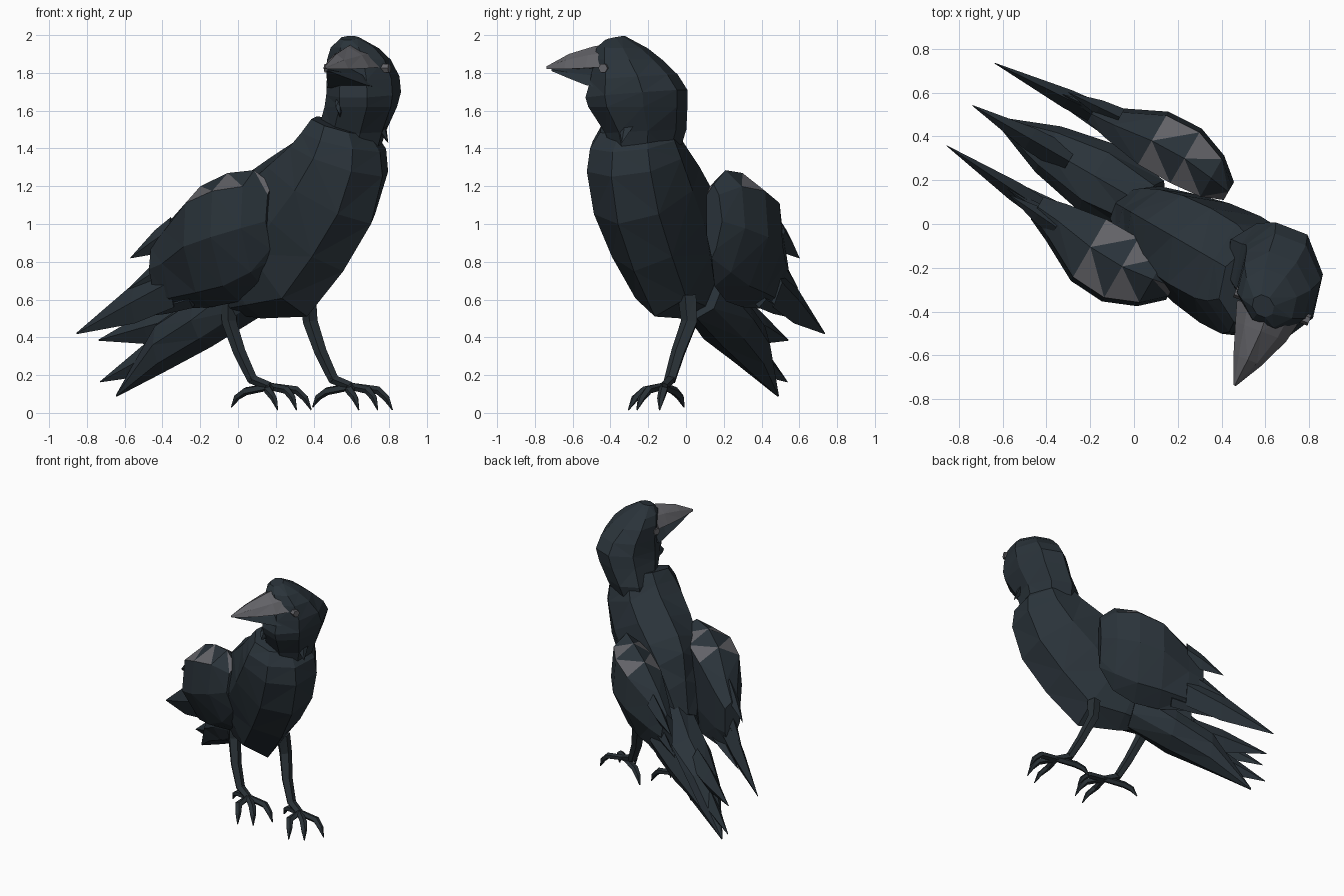
import bpy, bmesh, math
from mathutils import Vector as V

if "Cube" in bpy.data.objects:
    bpy.data.objects.remove(bpy.data.objects["Cube"])

def material(name, rgb):
    m = bpy.data.materials.new(name)
    m.diffuse_color = (*rgb, 1)
    m.use_nodes = True
    m.node_tree.nodes["Principled BSDF"].inputs["Base Color"].default_value = m.diffuse_color
    return m

feather = material("slate_feather", (0.023, 0.033, 0.042))
grey = material("grey_sheen", (0.125, 0.125, 0.138))
skin = material("dark_leg", (0.021, 0.029, 0.035))

# body axes: heading 30 degrees right of +x, towards the front
FWD, LEFT, UP = V((0.866, -0.5, 0)), V((0.5, 0.866, 0)), V((0, 0, 1))

def P(s, t, z):
    return FWD * s + LEFT * t + UP * z

def loft(name, rings, mat, second=None, rule=None):
    """Skin a list of equal rings, cap the ends, keep flat triangles."""
    bm = bmesh.new()
    vs = [[bm.verts.new(p) for p in r] for r in rings]
    n = len(rings[0])
    for a, b in zip(vs, vs[1:]):
        for i in range(n):
            j = (i + 1) % n
            bm.faces.new((a[i], a[j], b[j], b[i]))
    bm.faces.new(vs[0][::-1])
    bm.faces.new(vs[-1])
    bmesh.ops.triangulate(bm, faces=bm.faces[:])
    bmesh.ops.recalc_face_normals(bm, faces=bm.faces[:])
    bm.normal_update()
    if rule:
        for f in bm.faces:
            f.material_index = int(rule(f))
    me = bpy.data.meshes.new(name)
    bm.to_mesh(me)
    bm.free()
    ob = bpy.data.objects.new(name, me)
    bpy.context.collection.objects.link(ob)
    me.materials.append(mat)
    if second:
        me.materials.append(second)
    return ob

def oval(c, u, v, n=8, phase=0.0):
    return [c + u * math.cos(2 * math.pi * (i + phase) / n)
            + v * math.sin(2 * math.pi * (i + phase) / n) for i in range(n)]

def sagittal(sections, t):
    """Ovals between a back point and a belly point, each with a half width."""
    out = []
    for sb, zb, sf, zf, w in sections:
        b, f = P(sb, t, zb), P(sf, t, zf)
        out.append(oval((b + f) / 2, (b - f) / 2, LEFT * w))
    return out

def tube(name, pts, radii, mat, n=5):
    pts = [V(p) for p in pts]
    rings = []
    for i, (p, r) in enumerate(zip(pts, radii)):
        d = (pts[min(i + 1, len(pts) - 1)] - pts[max(i - 1, 0)]).normalized()
        u = d.cross(V((0.3, 0.9, 0.2))).normalized()
        rings.append(oval(p, u * r, d.cross(u) * r * 1.2, n))
    return loft(name, rings, mat)

def quill(name, root, tip, h, w):
    """Pointed four-sided feather, tapering from a broad root."""
    mid = root.lerp(tip, 0.4)
    loft(name, [oval(p, UP * h * k, LEFT * w * k, 4)
                for p, k in ((root, 1.1), (mid, 0.9), (tip, 0.03))], feather)

# body
loft("body", sagittal([
    (-.12, .74, -.04, .52, .10), (-.08, .98, .12, .50, .17),
    (-.04, 1.17, .40, .51, .22), (.04, 1.27, .62, .75, .26),
    (.18, 1.355, .79, 1.0, .28), (.33, 1.44, .86, 1.25, .275),
    (.40, 1.50, .845, 1.38, .25), (.46, 1.57, .78, 1.47, .20)], 0.04), feather)

# head, turned towards the front: back point and throat point per ring
face = V((-0.36, -0.933, 0))
side = V((0.933, -0.36, 0))
HEAD = [(.60, -.06, 1.38, .56, -.36, 1.36, .17), (.63, -.025, 1.50, .575, -.40, 1.48, .185),
        (.69, -.02, 1.62, .61, -.49, 1.62, .19), (.72, -.02, 1.71, .61, -.505, 1.67, .19),
        (.715, -.07, 1.79, .61, -.48, 1.76, .185), (.68, -.15, 1.87, .60, -.465, 1.87, .165),
        (.645, -.22, 1.93, .59, -.455, 1.935, .125), (.60, -.33, 1.995, .58, -.42, 1.975, .05)]
rings = []
for x0, y0, z0, x1, y1, z1, w in HEAD:
    b, f = V((x0, y0, z0)), V((x1, y1, z1))
    rings.append(oval((b + f) / 2, (b - f) * .54, side * w * 1.07, 8, .5))
loft("head", rings, feather)

# beak: grey upper half, dark lower half
def bill(name, sections, mat):
    rings = []
    for x, y, zt, zb, w in sections:
        c = V((x, y, 0))
        rings.append([c + UP * zt, c + side * w * .65 + UP * (zt * .6 + zb * .4),
                      c + side * w + UP * zb, c - side * w + UP * zb,
                      c - side * w * .65 + UP * (zt * .6 + zb * .4)])
    loft(name, rings, mat)

bill("upper_beak", [(.61, -.40, 1.955, 1.83, .15), (.58, -.49, 1.94, 1.825, .125),
                    (.52, -.62, 1.90, 1.82, .07), (.46, -.738, 1.835, 1.822, .006)], grey)
bill("lower_beak", [(.61, -.40, 1.83, 1.72, .15), (.58, -.49, 1.825, 1.735, .11),
                    (.52, -.61, 1.82, 1.775, .055), (.475, -.71, 1.822, 1.81, .006)], feather)

# eyes
for name, sgn in (("left_eye", 1), ("right_eye", -1)):
    c = V((.632, -.375, 1.825))
    loft(name, [oval(c + side * sgn * o, face * .026, UP * .026, 6) for o in (.12, .182)], grey)

# throat hackles
for x, y, z, tx, ty, tz in ((.54, -.40, 1.64, .54, -.49, 1.58), (.74, -.30, 1.58, .795, -.34, 1.43)):
    quill("throat_hackle", V((x, y, z)), V((tx, ty, tz)), .06, .05)

# wings, mirrored about the plane t = MID; the left one sits a little closer in
MID = 0.10
WING = [(.30, 1.21, .82, .20, .32), (.20, 1.285, .67, .16, .41), (.05, 1.27, .59, .145, .47),
        (-.12, 1.20, .56, .145, .46), (-.31, 1.03, .55, .175, .36), (-.42, .92, .60, .20, .31)]

def sheen(f):
    c, nz = f.calc_center_median(), f.normal.z
    s = c.dot(FWD)
    return nz > 0.4 and c.z > 1.1 and (-.1 < s < -.04 or .08 < s < .12 or s > .25)

for label, m, k in (("left", 1, .92), ("right", -1, 1.02)):
    rings = []
    for s, zt, zb, a, b in WING:
        h, b = zt - zb, b * k
        prof = [(a, zt - .14 * h), (a * .55 + b * .45, zt), (b - .02, zt - .14 * h),
                (b, zt - .5 * h), (a * .4 + b * .6, zb + .12 * h), (a + .03, zb),
                (a, zb + .3 * h)]
        rings.append([P(s, MID + m * t, z) for t, z in prof])
    loft(label + "_wing", rings, feather, grey, sheen)
    # trailing flight feathers: root, tip, half height, half width
    for name, r, t, h, w in (
            ("long_flight_feather", (-.30, .26, .69), (-.92, .218, .42), .12, .05),
            ("upper_flight_feather", (-.30, .29, .96), (-.56, .27, .82), .07, .04),
            ("middle_flight_feather", (-.33, .27, .78), (-.58, .25, .66), .06, .03),
            ("lower_flight_feather", (-.20, .23, .60), (-.62, .21, .50), .04, .04)):
        quill(label + "_" + name, P(r[0], MID + m * r[1], r[2]),
              P(t[0], MID + m * t[1], t[2]), h, w)

# tail: a wedge ending in an upright fan of three points on the centre line
loft("tail", sagittal([(-.02, .86, .06, .50, .14), (-.27, .63, -.22, .35, .175),
                       (-.52, .50, -.50, .22, .12), (-.80, .10, -.80, .085, .006)], MID), feather)
for name, root, tip in (("middle", (-.42, .37), (-.90, .165)), ("upper", (-.40, .50), (-.91, .385))):
    quill(name + "_tail_feather", P(root[0], MID, root[1]), P(tip[0], MID, tip[1]), .10, .06)

# legs and feet
for label, dx, top in (("right", 0, (-.05, .03, .64)), ("left", .43, (.37, .01, .62))):
    def at(x, y, z):
        return (x + dx, y, z)
    tube(label + "_leg", [top, at(-.045, .02, .48), at(.01, -.04, .32), at(.08, -.085, .17)],
         (.045, .04, .034, .028), skin)
    ball = at(.17, -.12, .14)
    tube(label + "_ankle", [at(.07, -.08, .18), ball], (.026, .023), skin)
    for name, mid, tip in (("hind", (.04, -.06, .115), (-.035, -.01, .03)),
                           ("inner", (.16, -.22, .12), (.21, -.305, .015)),
                           ("middle", (.26, -.20, .12), (.31, -.26, .015)),
                           ("outer", (.31, -.12, .12), (.388, -.14, .015))):
        k = V(mid).lerp(V(tip), .6) + V((0, 0, .02))
        tube(label + "_" + name + "_toe", [ball, at(*mid), at(*k), at(*tip)],
             (.02, .022, .018, .003), skin)
